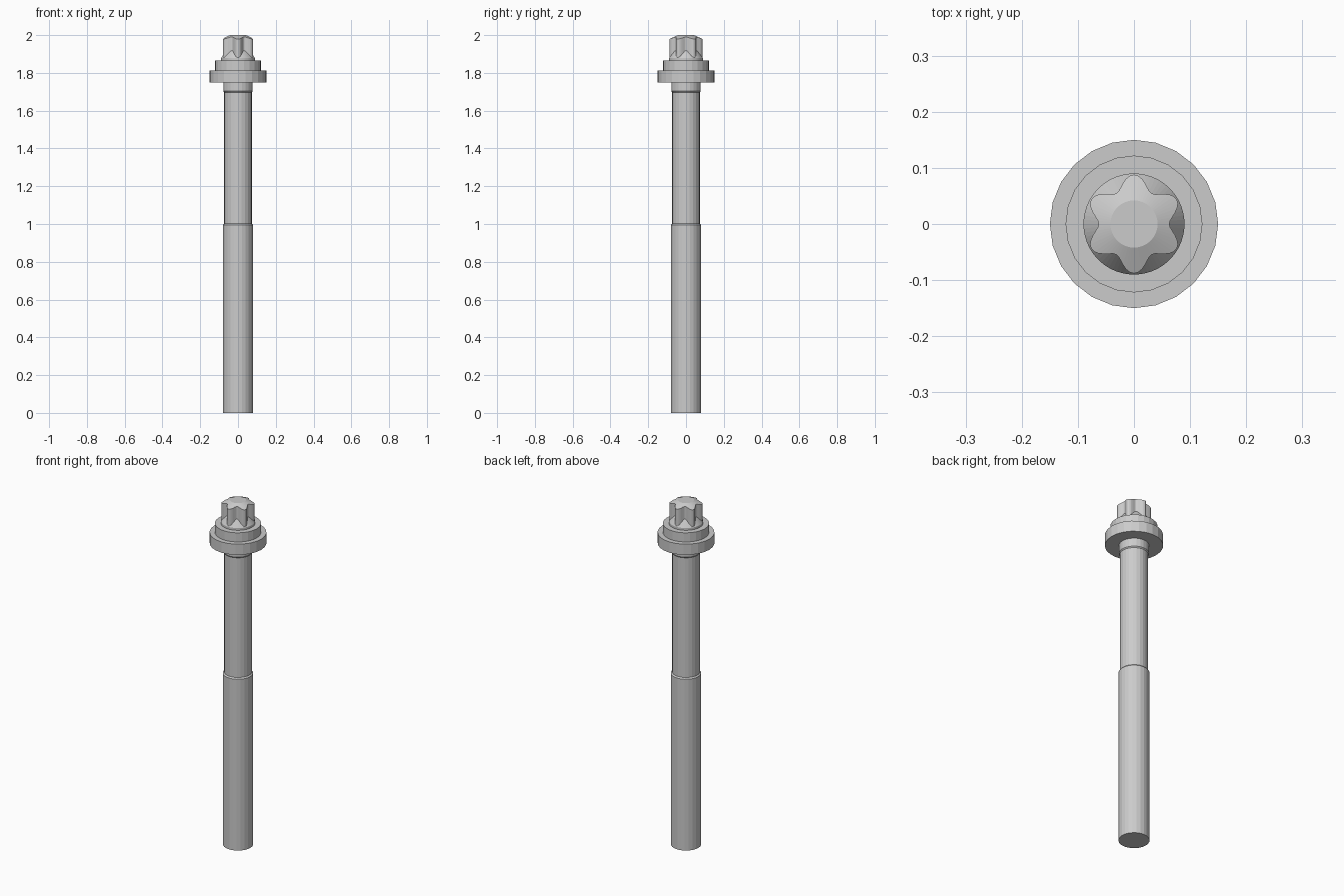
import bpy, bmesh
from math import sin, cos, pi

if "Cube" in bpy.data.objects:
    bpy.data.objects.remove(bpy.data.objects["Cube"])

SIDES = 24        # round parts
STAR_SIDES = 72   # six-lobed head


def build(name, rings):
    """Skin a stack of equal-length point rings and cap both ends."""
    bm = bmesh.new()
    loops = [[bm.verts.new(p) for p in ring] for ring in rings]
    n = len(loops[0])
    for low, high in zip(loops, loops[1:]):
        for i in range(n):
            j = (i + 1) % n
            bm.faces.new((low[i], low[j], high[j], high[i]))
    bm.faces.new(loops[0][::-1])
    bm.faces.new(loops[-1])
    mesh = bpy.data.meshes.new(name)
    bm.to_mesh(mesh)
    bm.free()
    obj = bpy.data.objects.new(name, mesh)
    bpy.context.collection.objects.link(obj)
    return obj


def circle(r, z, n=SIDES):
    return [(r * cos(2 * pi * i / n), r * sin(2 * pi * i / n), z) for i in range(n)]


def lathe(name, profile):
    return build(name, [circle(r, z) for r, z in profile])


def star(height):
    """Six-lobed ring, lobes on the y axis; height follows the local radius."""
    ring = []
    for i in range(STAR_SIDES):
        a = 2 * pi * i / STAR_SIDES
        r = 0.0755 - 0.0125 * cos(6 * a)
        ring.append((r * cos(a), r * sin(a), height(r)))
    return ring


# Threaded end, narrower shank and neck collar
lathe("shank", [(0.08, 0), (0.08, 0.995), (0.073, 1.002), (0.073, 1.697),
                (0.078, 1.703), (0.078, 1.75)])

# Washer and stepped flange
lathe("washer", [(0.15, 1.75), (0.15, 1.812)])
lathe("flange", [(0.122, 1.812), (0.122, 1.865)])

# Lobed drive head: round foot, sloped valley floors, coned top
build("drive_head", [
    circle(0.09, 1.865, STAR_SIDES),
    circle(0.09, 1.878, STAR_SIDES),
    star(lambda r: 1.878 + 1.5 * (0.09 - r)),
    star(lambda r: 2.0 - 0.45 * (r - 0.042)),
    circle(0.042, 2.0, STAR_SIDES),
])
